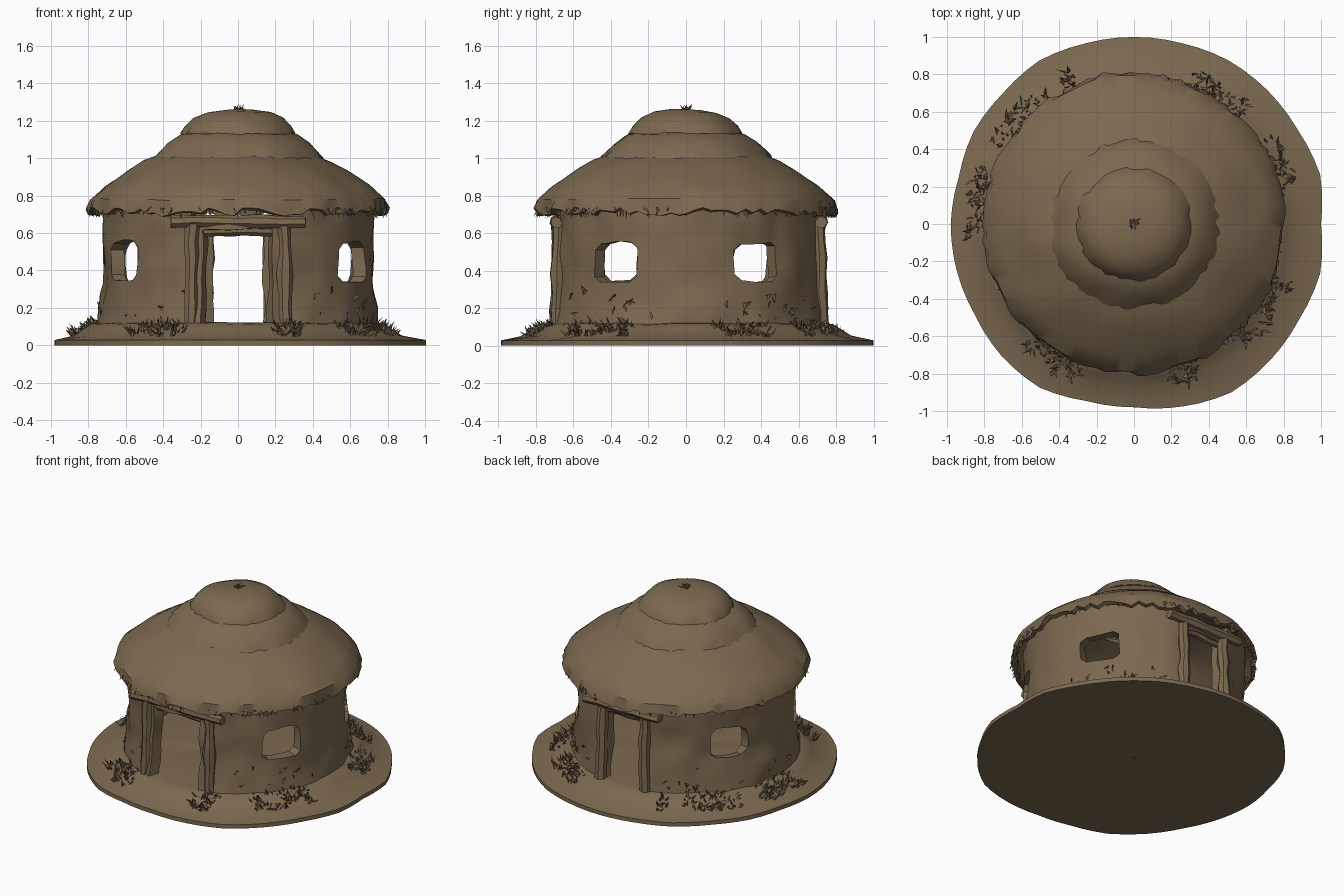
import bpy, bmesh, math, random
from mathutils import Vector, noise

random.seed(4)
if "Cube" in bpy.data.objects:
    bpy.data.objects.remove(bpy.data.objects["Cube"])

mud = bpy.data.materials.new("dry mud brown")
mud.use_nodes = True
COLOR = (0.2, 0.142, 0.079, 1)
mud.diffuse_color = COLOR
mud.node_tree.nodes["Principled BSDF"].inputs["Base Color"].default_value = COLOR


def polar(r, deg, z):
    a = math.radians(deg)
    return Vector((r * math.cos(a), r * math.sin(a), z))


def finish(name, bm, rough=0.0, freq=5, thick=0.0, angle=35):
    """Turn a bmesh into a weathered, shaded object."""
    for v in bm.verts:
        v.co += noise.noise_vector(v.co * freq) * rough
    mesh = bpy.data.meshes.new(name)
    bm.to_mesh(mesh)
    bm.free()
    mesh.materials.append(mud)
    ob = bpy.data.objects.new(name, mesh)
    bpy.context.collection.objects.link(ob)
    bpy.ops.object.select_all(action="DESELECT")
    ob.select_set(True)
    bpy.context.view_layer.objects.active = ob
    if thick:
        mod = ob.modifiers.new("thickness", "SOLIDIFY")
        mod.thickness = thick
        mod.offset = -1
        bpy.ops.object.modifier_apply(modifier=mod.name)
    bpy.ops.object.shade_smooth_by_angle(angle=math.radians(angle))
    return ob


def lathe(profile, segs, outline=None, ragged=0.0, skip=None):
    """Revolve (radius, z) points; skip(angle, z) leaves openings."""
    bm = bmesh.new()
    step = 360 / segs
    rings = []
    for i, (r, z) in enumerate(profile):
        ring = []
        for j in range(segs):
            k = outline(j * step) if outline and r > 0.95 else 1
            drop = random.uniform(-ragged, ragged) if i == 0 else 0
            ring.append(bm.verts.new(polar(r * k + drop * 0.5, j * step, z + drop)))
        rings.append(ring)
    for i in range(len(rings) - 1):
        mid = (profile[i][1] + profile[i + 1][1]) / 2
        for j in range(segs):
            if skip and skip((j + 0.5) * step, mid):
                continue
            n = (j + 1) % segs
            bm.faces.new((rings[i][j], rings[i][n], rings[i + 1][n], rings[i + 1][j]))
    loose = [v for v in bm.verts if not v.link_faces]
    bmesh.ops.delete(bm, geom=loose, context="VERTS")
    return bm


def beam(name, start, end, width, sides=7, rings=7):
    """Rough-hewn timber between two points."""
    start, end = Vector(start), Vector(end)
    axis = (end - start).normalized()
    u = axis.orthogonal().normalized()
    w = axis.cross(u)
    bm = bmesh.new()
    loops = []
    for i in range(rings):
        c = start.lerp(end, i / (rings - 1))
        size = width * random.uniform(0.88, 1.12)
        loops.append([bm.verts.new(c + size * (u * math.cos(math.tau * k / sides)
                      + w * math.sin(math.tau * k / sides))) for k in range(sides)])
    for a, b in zip(loops, loops[1:]):
        for k in range(sides):
            n = (k + 1) % sides
            bm.faces.new((a[k], a[n], b[n], b[k]))
    bm.faces.new(loops[0][::-1])
    bm.faces.new(loops[-1])
    finish(name, bm, 0.012, 9)


def shard(bm, base, tip, width):
    """Small folded blade of straw, grass or flaked mud."""
    side = (tip - base).cross(Vector((random.uniform(-1, 1), random.uniform(-1, 1), 0.4)))
    side = side.normalized() * width
    fold = base.lerp(tip, 0.45) + side.cross(tip - base).normalized() * width * 0.6
    a, b, c, d = (bm.verts.new(p) for p in (base - side, base + side, tip, fold))
    bm.faces.new((a, d, c))
    bm.faces.new((d, b, c))
    bm.faces.new((a, b, d))


# Ground slab with an uneven rim and a raised floor
RIM = [1, 1.03, 1.01, 1.01, 1.01, 1, 1, 1, 1.01, .99, .99, .97,
       .98, .98, .98, 1, 1.01, .98, .98, 1.01, 1.04, 1.03, 1.02, 1.03]


def rim(deg):
    i, f = divmod(deg / 15, 1)
    i = int(i)
    return RIM[i % 24] * (1 - f) + RIM[(i + 1) % 24] * f


ground = lathe([(.005, 0), (1, 0), (1, .028), (.88, .05), (.82, .09), (.78, .115),
                (.72, .122), (.4, .122), (.005, .122)], 72, rim)
for v in ground.verts:
    if v.co.z > 0.04:
        v.co += noise.noise_vector(v.co * 6) * 0.01
finish("ground_slab", ground)


# Round wall with two doorways and four windows
def opening(deg, z):
    for centre, half in ((270, 15), (90, 12)):
        off = abs(deg - centre)
        if off < half and z < .62 or off < half + 6 and z > .68:
            return True
    across = min(deg % 180, 180 - deg % 180)
    return 21 < across < 42 and .34 < z < .55


rows = [.1, .15, .2, .27, .34, .41, .48, .55, .62, .68, .72, .77]
wall = lathe([(.72 + .03 * max(0, .35 - z) / .25, z) for z in rows], 120, skip=opening)
# Round off the window corners
for v in wall.verts:
    if len(v.link_faces) == 3 and .3 < v.co.z < .6:
        v.co.z += .03 if v.co.z < .45 else -.03
finish("mud_wall", wall, 0.022, 6, thick=0.075)

# Timber door frames
for name, y, half, lintel in (("front", -.69, .255, .36), ("back", .72, .175, .3)):
    for side, s in (("right", -1), ("left", 1)):
        beam(f"{name}_door_post_{side}", (s * half, y, .1),
             (s * (half - .01), y * .98, .65), .038)
    beam(f"{name}_door_lintel", (-lintel, y, .665), (lintel, y, .66), .034)
    beam(f"{name}_door_head", (-half, y * .95, .61), (half, y * .95, .61), .025)

# Thatched roof in three overlapping tiers
roof = lathe([(.805, .71), (.79, .775), (.71, .85), (.65, .892), (.58, .94),
              (.5, .985), (.4, 1.02), (.3, 1.05)], 110, ragged=0.022)
finish("roof_lower_thatch", roof, 0.015, 4, thick=0.03)
middle = lathe([(.455, .995), (.43, 1.035), (.38, 1.085), (.32, 1.125), (.2, 1.15)],
               64, ragged=0.012)
finish("roof_middle_thatch", middle, 0.014, 5)
cap = lathe([(.305, 1.125), (.285, 1.17), (.24, 1.212), (.17, 1.242),
             (.08, 1.258), (.004, 1.262)], 48, ragged=0.012)
finish("roof_cap", cap, 0.012, 5)

# Loose straw along the eaves
straw = bmesh.new()
for i in range(170):
    deg = random.uniform(0, 360)
    base = polar(random.uniform(.77, .795), deg, .735)
    tip = polar(random.uniform(.76, .82), deg + random.uniform(-2, 2),
                random.uniform(.675, .71))
    shard(straw, base, tip, .012)
finish("eaves_straw", straw)

# Twig knot on the peak
knot = bmesh.new()
for i in range(9):
    tip = polar(random.uniform(.01, .05), i * 40, random.uniform(1.27, 1.3))
    shard(knot, polar(.015, i * 40 + 90, 1.245), tip, .014)
finish("peak_knot", knot)

# Grass clumps around the base
grass = bmesh.new()
for first, last in ((284, 298), (312, 340), (12, 32), (46, 68), (112, 118),
                    (124, 150), (160, 185), (228, 250)):
    for i in range((last - first) * 3):
        r, deg = random.uniform(.76, .89), random.uniform(first, last)
        z = .04 + (.89 - r) * .5
        tip = polar(r + random.uniform(-.02, .05), deg + random.uniform(-3, 3),
                    z + random.uniform(.02, .065))
        shard(grass, polar(r, deg, z), tip, random.uniform(.008, .018))
finish("grass_clumps", grass)

# Flaked mud at the foot of the wall
flakes = bmesh.new()
for i in range(60):
    deg = random.uniform(0, 360)
    if min(abs(deg - 90), abs(deg - 270)) < 22:
        continue
    z = .13 + .15 * random.random() ** 2
    tip = polar(.755, deg + random.uniform(-4, 4), z + random.uniform(.01, .05))
    shard(flakes, polar(.73, deg, z), tip, .018)
finish("wall_flakes", flakes)
